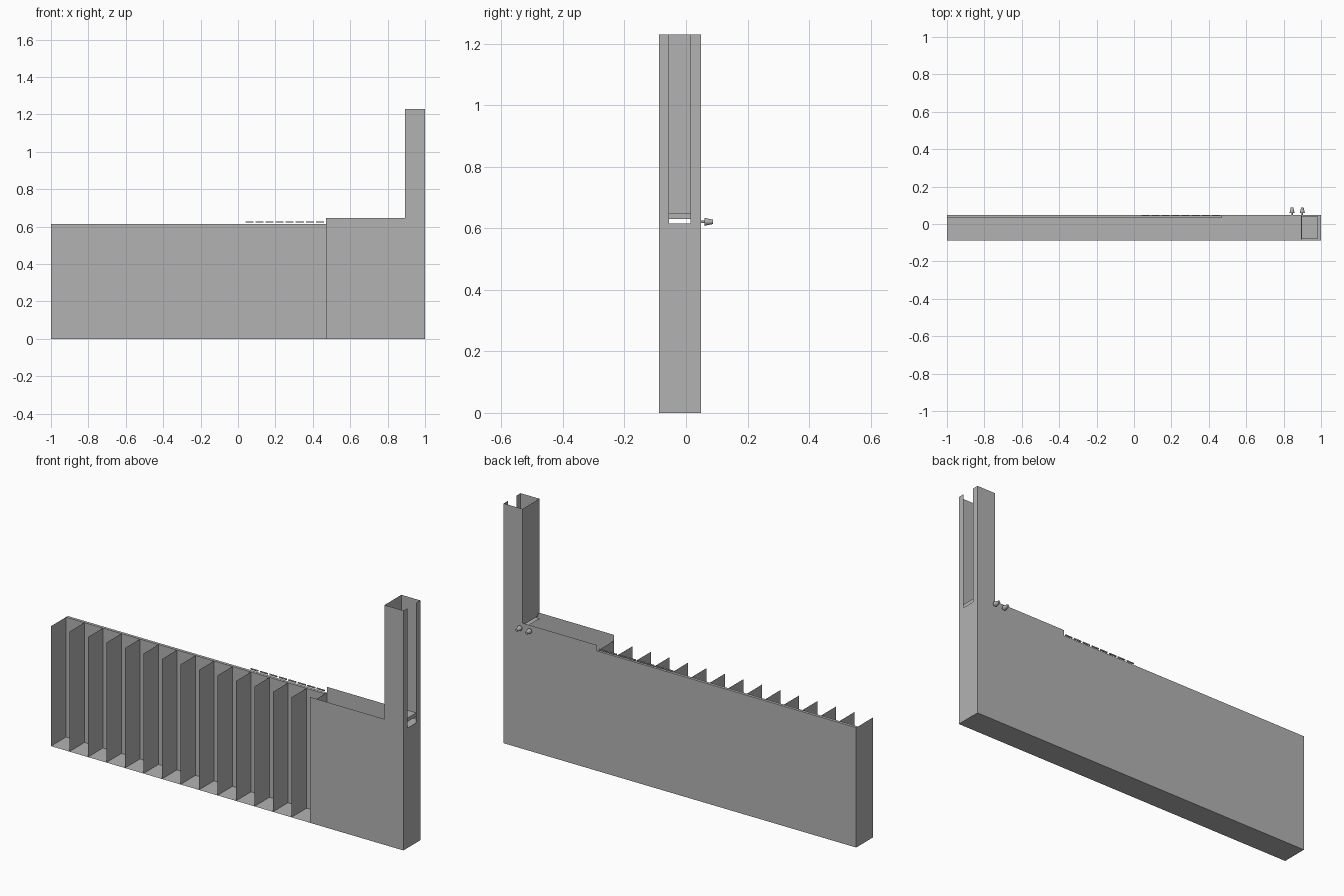
import bpy
import math

if "Cube" in bpy.data.objects:
    bpy.data.objects.remove(bpy.data.objects["Cube"])

grey = bpy.data.materials.new("matte_grey")
grey.use_nodes = True
GREY = (0.45, 0.45, 0.45, 1)
grey.diffuse_color = GREY
grey.node_tree.nodes["Principled BSDF"].inputs["Base Color"].default_value = GREY

# Shared dimensions
LEFT, STEP, TOWER, RIGHT = -1.0, 0.47, 0.893, 1.0
FRONT, INNER, BACK = -0.088, 0.034, 0.049
LOW, RIM, TOP = 0.615, 0.645, 1.23


def make(name, verts, faces):
    mesh = bpy.data.meshes.new(name)
    mesh.from_pydata(verts, [], faces)
    mesh.materials.append(grey)
    obj = bpy.data.objects.new(name, mesh)
    bpy.context.collection.objects.link(obj)
    return obj


def sheet(name, axis, at, outline):
    """Flat sheet across an axis, drawn from a 2D outline."""
    verts = []
    for point in outline:
        co = list(point)
        co.insert(axis, at)
        verts.append(co)
    return make(name, verts, [range(len(verts))])


def rect(a0, a1, b0, b1):
    return [(a0, b0), (a1, b0), (a1, b1), (a0, b1)]


def box(name, lo, hi):
    bpy.ops.mesh.primitive_cube_add(size=1, location=[(a + b) / 2 for a, b in zip(lo, hi)])
    obj = bpy.context.object
    obj.name = name
    obj.scale = [b - a for a, b in zip(lo, hi)]
    obj.data.materials.append(grey)
    return obj


# Base and the thick back wall of the open bays
sheet("base", 2, 0, rect(LEFT, RIGHT, FRONT, BACK))
box("bay_back_wall", (LEFT, INNER, 0), (STEP, BACK, LOW))

# Evenly spaced bay dividers, the last one closing off the case
BAYS = 14
for i in range(BAYS + 1):
    x = LEFT + i * (STEP - LEFT) / BAYS
    sheet(f"divider_{i + 1}", 0, x, rect(FRONT, BACK, 0, LOW))

# Front and back of the case, stepping up into the tower
profile = [(STEP, 0), (RIGHT, 0), (RIGHT, TOP), (TOWER, TOP), (TOWER, RIM), (STEP, RIM)]
sheet("case_front", 1, FRONT, profile)
sheet("case_back", 1, BACK, profile)

# Tower sides, the outer one with an open slot
SLOT0, SLOT1 = -0.055, 0.015
sheet("tower_inner_side", 0, TOWER, rect(FRONT, BACK, RIM, TOP))
sheet("outer_side_lower", 0, RIGHT, rect(FRONT, BACK, 0, LOW))
sheet("slot_flange_front", 0, RIGHT, rect(FRONT, SLOT0, LOW, TOP))
sheet("slot_flange_back", 0, RIGHT, rect(SLOT1, BACK, LOW, TOP))

# Tower floor and the loose follower plate above it
sheet("tower_floor", 2, LOW, rect(TOWER, RIGHT, FRONT, BACK))
box("follower_plate", (TOWER + 0.002, -0.08, 0.631), (0.98, 0.044, 0.65))

# Row of small strips along the back wall
STRIPS = 8
pitch = (STEP - 0.04) / STRIPS
for i in range(STRIPS):
    x = 0.04 + i * pitch
    box(f"strip_{i + 1}", (x, 0.043, 0.621), (x + pitch * 0.8, 0.048, 0.627))

# Two tapered pegs with thin stems on the back
for i, x in enumerate((0.845, 0.9)):
    for part, r1, r2, y0, y1 in (("stem", 0.004, 0.004, BACK, 0.062),
                                 ("head", 0.013, 0.007, 0.06, 0.088)):
        bpy.ops.mesh.primitive_cone_add(
            vertices=12, radius1=r1, radius2=r2, depth=y1 - y0,
            location=(x, (y0 + y1) / 2, 0.621), rotation=(-math.pi / 2, 0, 0))
        peg = bpy.context.object
        peg.name = f"peg_{part}_{i + 1}"
        peg.data.materials.append(grey)
